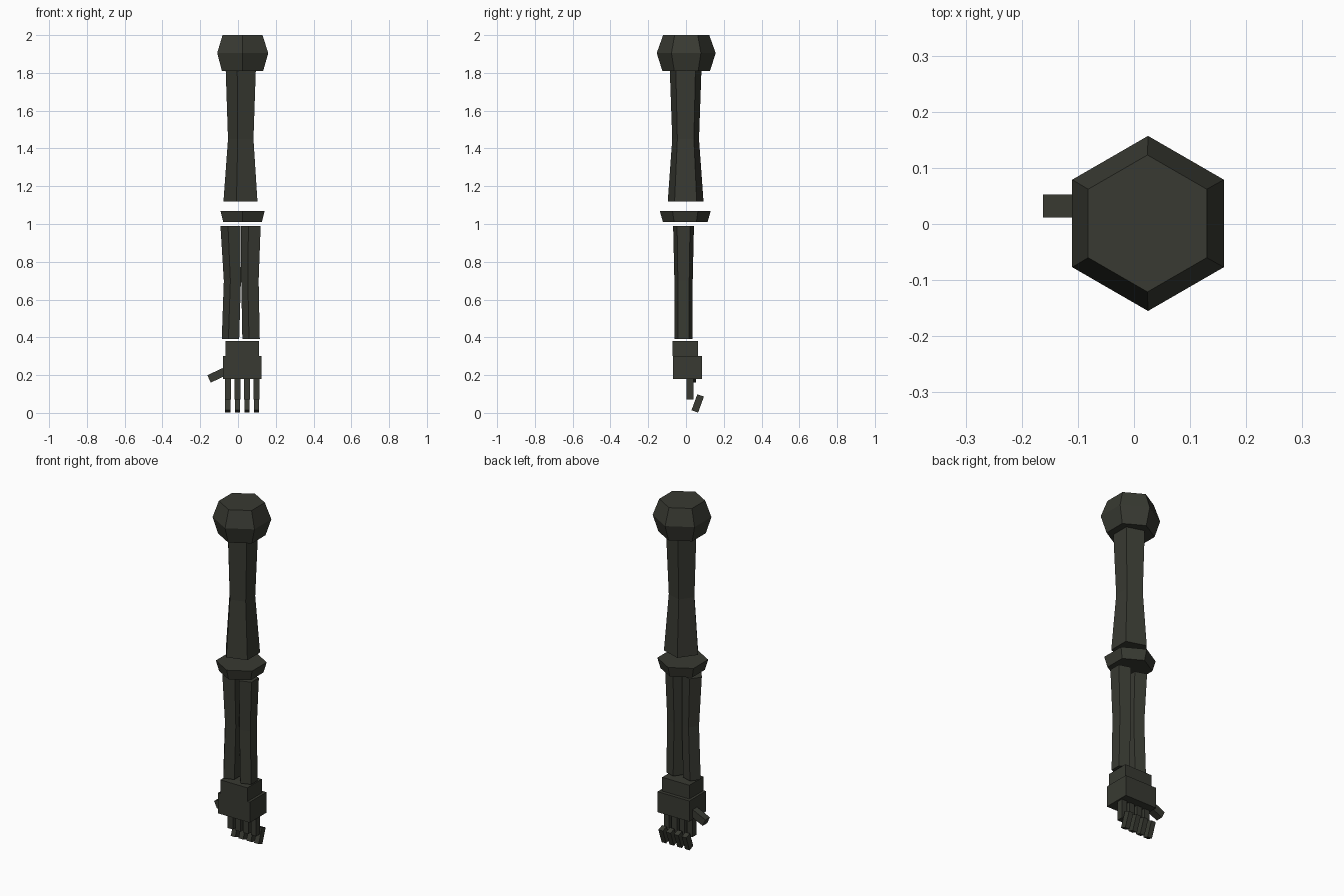
import bpy, bmesh
from math import cos, sin, pi, radians
from mathutils import Matrix

if "Cube" in bpy.data.objects:
    bpy.data.objects.remove(bpy.data.objects["Cube"])

mat = bpy.data.materials.new("dark_metal")
mat.diffuse_color = (0.04, 0.042, 0.032, 1)
mat.use_nodes = True
mat.node_tree.nodes["Principled BSDF"].inputs["Base Color"].default_value = mat.diffuse_color


def finish(name, bm):
    bmesh.ops.recalc_face_normals(bm, faces=bm.faces)
    mesh = bpy.data.meshes.new(name)
    bm.to_mesh(mesh)
    bm.free()
    mesh.materials.append(mat)
    obj = bpy.data.objects.new(name, mesh)
    bpy.context.collection.objects.link(obj)
    return obj


def loft(name, sides, start, y, rings):
    """Capped prism through rings of (centre x, radius, z)."""
    bm = bmesh.new()
    loops = []
    for cx, r, z in rings:
        angles = [radians(start) + 2 * pi * i / sides for i in range(sides)]
        loops.append([bm.verts.new((cx + r * cos(a), y + r * sin(a), z)) for a in angles])
    for lo, hi in zip(loops, loops[1:]):
        for i in range(sides):
            j = (i + 1) % sides
            bm.faces.new((lo[i], lo[j], hi[j], hi[i]))
    bm.faces.new(loops[0])
    bm.faces.new(loops[-1])
    return finish(name, bm)


def box(name, centre, size, angle=0, axis='X'):
    bm = bmesh.new()
    bmesh.ops.create_cube(bm, size=1, matrix=Matrix.Diagonal((*size, 1)))
    obj = finish(name, bm)
    obj.matrix_world = Matrix.Translation(centre) @ Matrix.Rotation(radians(angle), 4, axis)
    return obj


# Hexagonal joints
loft("shoulder_joint", 6, 30, 0.001,
     [(0.024, 0.126, 1.81), (0.025, 0.156, 1.905), (0.024, 0.122, 2.0)])
loft("elbow_joint", 6, 30, -0.004,
     [(0.024, 0.118, 1.01), (0.024, 0.135, 1.07)])

# Five-sided limb bones, slimmer in the middle
loft("upper_arm", 5, 180, -0.002,
     [(0.0225, 0.0995, 1.12), (0.0216, 0.0745, 1.45), (0.023, 0.088, 1.812)])
loft("forearm_bone_outer", 5, 180, -0.013,
     [(-0.035, 0.051, 0.39), (-0.025, 0.05, 0.70), (-0.035, 0.058, 0.99)])
loft("forearm_bone_inner", 5, 180, -0.013,
     [(0.074, 0.051, 0.39), (0.068, 0.051, 0.70), (0.073, 0.058, 0.99)])

# Hand blocks
box("wrist", (0.0225, -0.004, 0.34), (0.175, 0.133, 0.08))
box("palm", (0.0225, 0.007, 0.24), (0.205, 0.153, 0.12))

# Fingers: straight base and angled tip
for i in range(4):
    x = -0.053 + 0.0503 * i
    box(f"finger_base_{i + 1}", (x, 0.0215, 0.125), (0.034, 0.037, 0.11))
    box(f"finger_tip_{i + 1}", (x, 0.062, 0.05), (0.029, 0.037, 0.09), -20)

# Thumb
box("thumb", (-0.108, 0.032, 0.201), (0.10, 0.041, 0.043), -25, 'Y')
